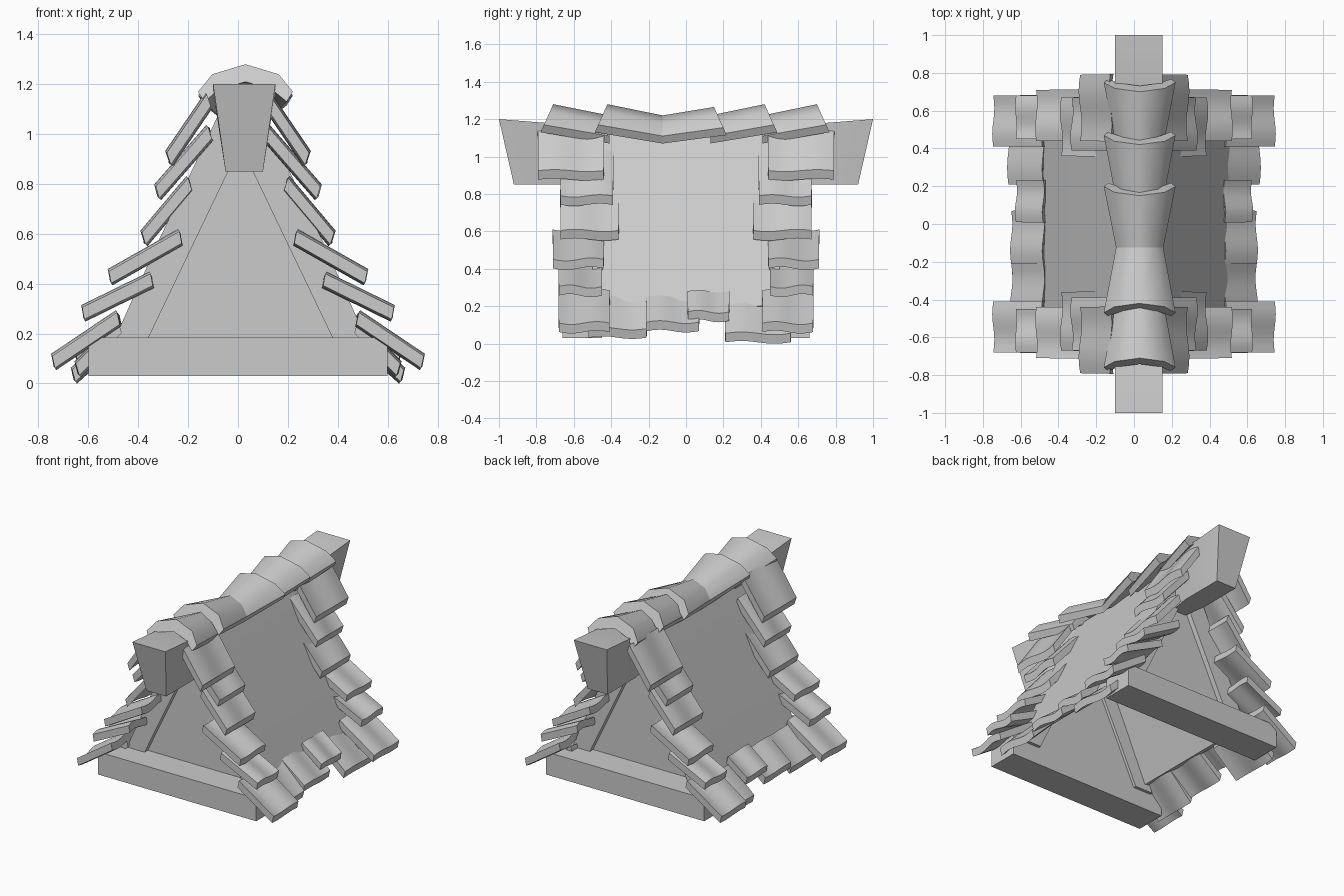
import bpy, bmesh, math
from mathutils import Vector

cube = bpy.data.objects.get("Cube")
if cube:
    bpy.data.objects.remove(cube, do_unlink=True)

grey = bpy.data.materials.new("plain_grey")
grey.use_nodes = True
colour = (0.6, 0.6, 0.6, 1)
grey.diffuse_color = colour
grey.node_tree.nodes["Principled BSDF"].inputs["Base Color"].default_value = colour
made = []


def loft(name, rings):
    """Solid through a row of closed rings with equal point counts."""
    bm = bmesh.new()
    rows = [[bm.verts.new(p) for p in ring] for ring in rings]
    n = len(rows[0])
    for a, b in zip(rows, rows[1:]):
        for i in range(n):
            j = (i + 1) % n
            bm.faces.new((a[i], a[j], b[j], b[i]))
    bm.faces.new(rows[0])
    bm.faces.new(rows[-1])
    bmesh.ops.recalc_face_normals(bm, faces=bm.faces)
    mesh = bpy.data.meshes.new(name)
    bm.to_mesh(mesh)
    bm.free()
    mesh.materials.append(grey)
    obj = bpy.data.objects.new(name, mesh)
    bpy.context.collection.objects.link(obj)
    made.append(obj)


def prism(name, outline, y0, y1):
    """Extrude an (x, z) outline along y."""
    loft(name, [[(x, y, z) for x, z in outline] for y in (y0, y1)])


def wavy_tile(name, head, foot, y0, y1, side, flip=1):
    """Wavy roof tile from head to foot (x, z), with an almost upright foot edge."""
    thick, steps = 0.048, 8
    d = Vector((foot[0] - head[0], foot[1] - head[1])).normalized()
    normal = Vector((-d.y, d.x))
    drop = Vector((-0.4 * normal.x, -1)) * thick
    rings = []
    for t, flare in ((0, -0.013), (1, 0.01)):
        base = Vector(head).lerp(Vector(foot), t)
        out = math.copysign(flare, y1 - y0)
        top, under = [], []
        for i in range(steps + 1):
            f = i / steps
            y = (y0 - out) + (y1 - y0 + 2 * out) * f
            p = base + normal * 0.01 * math.sin(2 * math.pi * f) * flip
            q = p + drop
            top.append((p.x * side, y, p.y))
            under.append((q.x * side, y, q.y))
        rings.append(top + under[::-1])
    loft(name, rings)


# Ridge beam: tapered raked ends, slimmer and lower under the caps
sections = [(1, 1.2, 0.92, 0.125, 0.075), (0.62, 1.17, 0.62, 0.125, 0.075),
            (0.45, 1.12, 0.45, 0.05, 0.05)]
stations = [(-y, z, -yb, a, b) for y, z, yb, a, b in sections] + sections[::-1]
loft("ridge_beam", [
    [(0.025 - a, y, z), (0.025 + a, y, z), (0.025 + b, yb, 0.85), (0.025 - b, yb, 0.85)]
    for y, z, yb, a, b in stations])

# Sloping roof panels, stopping where the eave tiles begin
for side, label in ((1, "left"), (-1, "right")):
    outer = [(0.495, 0.2), (0.325, 0.58), (0.05, 1.16)]
    inner = [(x - 0.035, z - 0.01) for x, z in reversed(outer)]
    prism(label + "_roof_panel",
          [(x * side + 0.01, z) for x, z in outer + inner], -0.5, 0.5)

# Gable ends: base beam, thin panel and two rafters each
for s, end in ((-1, "front"), (1, "back")):
    prism(end + "_base_beam",
          [(-0.6, 0.03), (0.6, 0.03), (0.6, 0.185), (-0.6, 0.185)], s * 0.66, s * 0.45)
    prism(end + "_gable_panel",
          [(-0.45, 0.15), (0.45, 0.15), (0.02, 1.0)], s * 0.465, s * 0.45)
    for side, label in ((1, "left"), (-1, "right")):
        rafter = [(0.52, 0.15), (0.04, 1.12), (0.04, 0.87), (0.385, 0.15)]
        prism(end + "_" + label + "_rafter",
              [(x * side + 0.01, z) for x, z in rafter], s * 0.5, s * 0.43)

# Stepped tile columns along the four roof verges: head, foot, inner y, outer y
verge_rows = [
    ((0.125, 1.16), (0.285, 0.925), 0.45, 0.78),
    ((0.12, 1.03), (0.33, 0.79), 0.40, 0.66),
    ((0.20, 0.825), (0.385, 0.605), 0.37, 0.66),
    ((0.235, 0.61), (0.518, 0.45), 0.45, 0.70),
    ((0.35, 0.44), (0.625, 0.305), 0.46, 0.67),
    ((0.485, 0.285), (0.745, 0.11), 0.42, 0.67),
]
for side, label in ((1, "left"), (-1, "right")):
    for s, end in ((-1, "front"), (1, "back")):
        for i, (head, foot, ya, yb) in enumerate(verge_rows):
            wavy_tile(f"{end}_{label}_verge_tile_{i + 1}", head, foot,
                      s * ya, s * yb, side, 1 if i % 2 else -1)

# Eave tiles along the bottom of both slopes: y range, head z, foot z, foot x
eaves = [(-0.51, -0.22, 0.25, 0.08, 0.65), (-0.2, 0.06, 0.25, 0.115, 0.65),
         (0.02, 0.22, 0.28, 0.17, 0.625), (0.22, 0.55, 0.22, 0.055, 0.665)]
for side, label in ((1, "left"), (-1, "right")):
    for i, (ya, yb, zh, zf, xf) in enumerate(eaves):
        wavy_tile(f"{label}_eave_tile_{i + 1}", (0.48, zh), (xf, zf), ya, yb, side)

# Flared ridge caps: raked wide end facing the gable, upright narrow end
profile = [(-1, -0.11), (-0.7, -0.04), (0, 0), (0.7, -0.04), (1, -0.11)]
underside = [(0.87, -0.15), (0.55, -0.1), (0, -0.07), (-0.55, -0.1), (-0.87, -0.15)]
caps = [(-0.71, -0.41, 1.28), (-0.42, -0.125, 1.28), (0.15, -0.125, 1.265),
        (0.42, 0.13, 1.28), (0.70, 0.41, 1.28)]
for i, (wide, narrow, crest) in enumerate(caps):
    rake = 0.45 if wide < narrow else -0.45
    loft(f"ridge_cap_{i + 1}", [
        [(0.03 + px * half, y + pz * lean, z + pz) for px, pz in profile + underside]
        for y, half, z, lean in ((wide, 0.19, crest, rake), (narrow, 0.125, 1.22, 0))])

# Smooth the curved tiles, keep hard edges
bpy.ops.object.select_all(action='DESELECT')
for obj in made:
    obj.select_set(True)
bpy.context.view_layer.objects.active = made[0]
bpy.ops.object.shade_smooth_by_angle(angle=math.radians(45))
